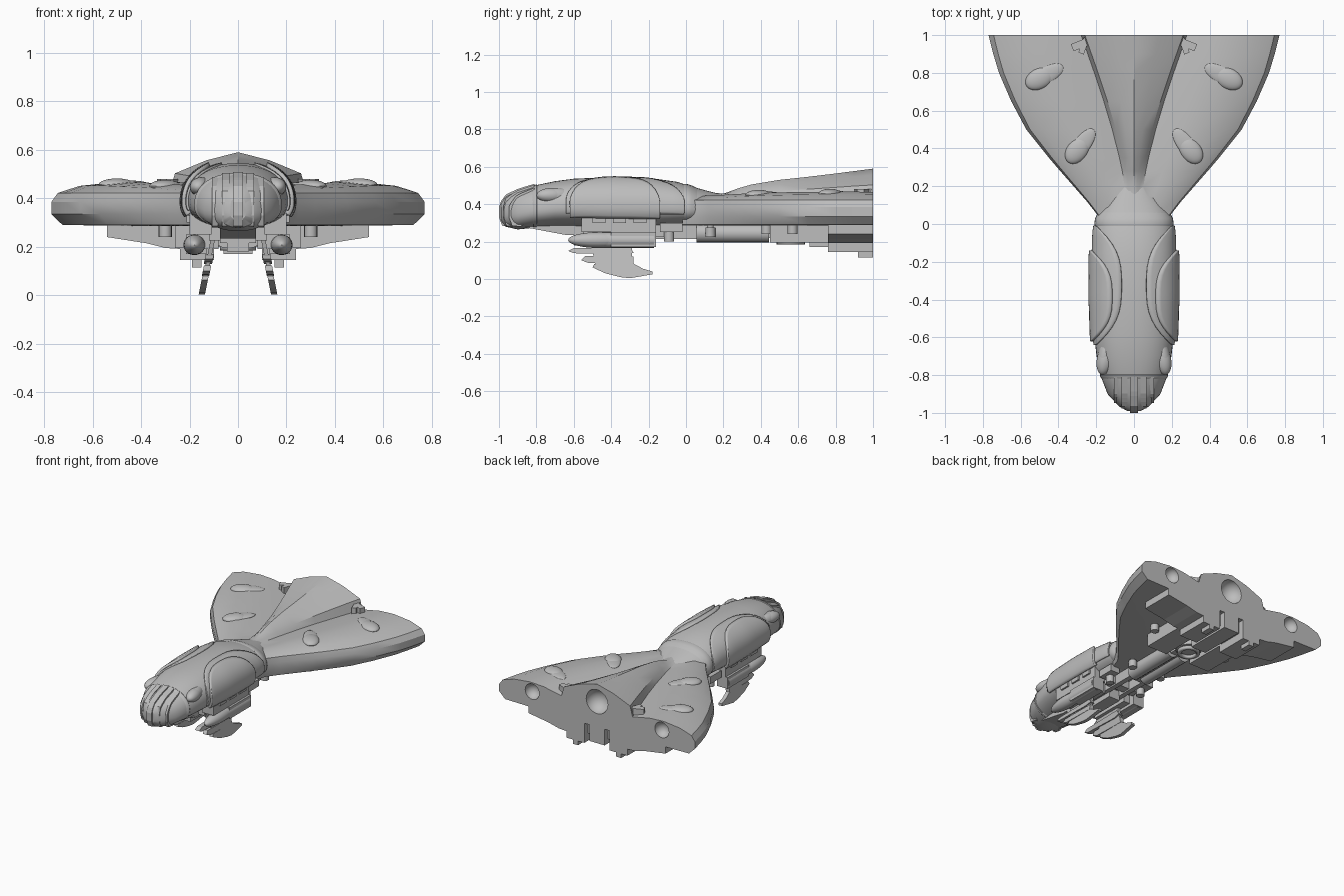
import bpy, bmesh, math
from mathutils import Vector, Matrix

cube = bpy.data.objects.get("Cube")
if cube:
    bpy.data.objects.remove(cube, do_unlink=True)

GREY = (0.51, 0.51, 0.51, 1)
mat = bpy.data.materials.new("hull_grey")
mat.use_nodes = True
mat.diffuse_color = GREY
mat.node_tree.nodes["Principled BSDF"].inputs["Base Color"].default_value = GREY


def smooth(ob):
    bpy.ops.object.select_all(action='DESELECT')
    ob.select_set(True)
    bpy.context.view_layer.objects.active = ob
    bpy.ops.object.shade_smooth_by_angle(angle=math.radians(30))


def finish(name, bm, rounded=True):
    bmesh.ops.recalc_face_normals(bm, faces=bm.faces)
    me = bpy.data.meshes.new(name)
    bm.to_mesh(me)
    bm.free()
    me.materials.append(mat)
    ob = bpy.data.objects.new(name, me)
    bpy.context.collection.objects.link(ob)
    if rounded:
        smooth(ob)
    return ob


def loft(name, rings, closed=True):
    bm = bmesh.new()
    rows = [[bm.verts.new(p) for p in ring] for ring in rings]
    n = len(rows[0])
    for a, b in zip(rows, rows[1:]):
        for i in range(n if closed else n - 1):
            j = (i + 1) % n
            bm.faces.new((a[i], a[j], b[j], b[i]))
    if closed:
        bm.faces.new(rows[0])
        bm.faces.new(rows[-1])
    return finish(name, bm)


def box(name, x, y, z, turn=0.0):
    bm = bmesh.new()
    mid = [(v[0] + v[1]) / 2 for v in (x, y, z)]
    size = [abs(v[1] - v[0]) for v in (x, y, z)]
    m = Matrix.Translation(mid) @ Matrix.Rotation(math.radians(turn), 4, 'Z') @ Matrix.Diagonal((*size, 1))
    bmesh.ops.create_cube(bm, size=1, matrix=m)
    return finish(name, bm, False)


def ellipsoid(name, loc, radii, rot=0.0):
    bm = bmesh.new()
    m = Matrix.Translation(loc) @ Matrix.Rotation(math.radians(rot), 4, 'Z') @ Matrix.Diagonal((*radii, 1))
    bmesh.ops.create_uvsphere(bm, u_segments=28, v_segments=16, radius=1, matrix=m)
    return finish(name, bm)


def cylinder(name, loc, r, length, axis='Z', sides=16):
    bm = bmesh.new()
    m = Matrix.Translation(loc)
    if axis == 'Y':
        m = m @ Matrix.Rotation(math.pi / 2, 4, 'X')
    bmesh.ops.create_cone(bm, cap_ends=True, segments=sides, radius1=r, radius2=r, depth=length, matrix=m)
    return finish(name, bm)


def prism(name, pts, place, thick):
    """Extrude a flat outline; place maps (offset, u, v) to its final spot."""
    bm = bmesh.new()
    a, b = [[bm.verts.new(place(t, u, v)) for u, v in pts] for t in (-thick / 2, thick / 2)]
    n = len(pts)
    bm.faces.new(a)
    bm.faces.new(b)
    for i in range(n):
        bm.faces.new((a[i], a[(i + 1) % n], b[(i + 1) % n], b[i]))
    return finish(name, bm, False)


def lerp(table, y):
    for a, b in zip(table, table[1:]):
        if y <= b[0]:
            t = max(0, (y - a[0]) / (b[0] - a[0]))
            return [u + (v - u) * t for u, v in zip(a[1:], b[1:])]
    return list(table[-1][1:])


# Hull: y, half width, top, bottom
HULL = [(-.99, .035, .405, .31), (-.965, .08, .44, .28), (-.9, .14, .472, .265), (-.8, .178, .502, .275),
        (-.7, .198, .523, .28), (-.6, .21, .536, .28), (-.4, .217, .545, .27), (-.2, .217, .541, .27),
        (-.05, .212, .52, .28), (.04, .2, .492, .29), (.1, .17, .475, .29), (.2, .1, .45, .29)]


def hull_point(y, a, off=0.0):
    w, top, bot = lerp(HULL, y)
    mid = bot + (top - bot) * .42
    h = (top if a % math.tau < math.pi else bot)
    c, s = math.cos(a), math.sin(a)
    w += off
    dz = abs(h - mid) + off
    return Vector((w * math.copysign(abs(c) ** .9, c), y, mid + dz * math.copysign(abs(s) ** .9, s)))


def hull_ring(y, off=0.0):
    return [hull_point(y, math.tau * i / 40, off) for i in range(40)]


loft("hull", [hull_ring(s[0]) for s in HULL])
loft("neck_collar", [hull_ring(y, o) for y, o in ((-.01, 0), (0, .005), (.03, .005), (.06, 0))])

# Armour shells following the hull
for side, s in (("left", 1), ("right", -1)):
    for name, y0, y1, low, high, off, thick in (("outer_armour", -.64, -.01, -16, 75, .003, .012),
                                                ("side_armour", -.62, -.14, -24, 62, .012, .024)):
        rings = []
        for i in range(21):
            t = -math.cos(math.pi * i / 20)
            y = y0 + (y1 - y0) * (t + 1) / 2
            top = low + 32 + (high - low - 32) * (1 - abs(t) ** 3) ** .7
            ring = []
            for k in range(13):
                p = hull_point(y, math.radians(low + (top - low) * k / 12), off)
                ring.append((p.x * s, p.y, p.z))
            rings.append(ring)
        ob = loft(f"{side}_{name}", rings, closed=False)
        mod = ob.modifiers.new("thickness", 'SOLIDIFY')
        mod.thickness, mod.offset = thick, 0

# Nose slats, rim and chin
for i, (x, start, width) in enumerate(((-.095, -.935, .024), (-.05, -.965, .03), (0, -.988, .04),
                                       (.05, -.965, .03), (.095, -.935, .024))):
    pts = []
    for k in range(8):
        y = start + (-.81 - start) * k / 7
        w, top, bot = lerp(HULL, y)
        mid = bot + (top - bot) * .42
        pts.append((y, mid + (top - mid) * math.sqrt(max(.15, 1 - (x / w) ** 2)) + .01))
    pts += [(-.81, .34), (start + .05, .28), (start + .005, .285), (start - .012, .33), (start - .012, .385)]
    prism(f"nose_slat_{i + 1}", pts, lambda t, u, v, x=x: (x + t, u, v), width)
loft("nose_rim", [hull_ring(y, o) for y, o in ((-.825, -.004), (-.815, .003), (-.8, .003), (-.79, -.004))])
prism("chin", [(-.88, .28), (-.64, .235), (-.55, .235), (-.55, .3), (-.8, .3)], lambda t, u, v: (t, u, v), .15)
box("chin_keel", (-.045, .045), (-.6, -.2), (.18, .25))

# Wing: y, half width, ridge height, fin half width, fin edge height, valley height, lobe height
WING = [(-.02, .17, .47, .01, .465, .46, .43), (.05, .195, .478, .012, .473, .468, .44),
        (.12, .25, .465, .016, .46, .455, .447), (.2, .32, .456, .03, .452, .442, .45),
        (.28, .39, .485, .042, .455, .436, .455), (.35, .45, .505, .057, .46, .435, .458),
        (.5, .57, .53, .095, .47, .433, .463), (.65, .65, .546, .14, .48, .433, .466),
        (.8, .715, .564, .19, .49, .432, .467), (.9, .745, .577, .225, .497, .432, .467),
        (1, .77, .59, .26, .503, .432, .465)]
rings = []
for y, w, zc, f, ze, zv, zl in WING:
    g = f + .02
    half = [(f * .5, zc - (zc - ze) * .38), (f, ze), (g, zv), (g + (w - g) * .28, zl - .006),
            (g + (w - g) * .5, zl), (w * .85, zl - .014), (w * .965, .422), (w, .385), (w, .335),
            (w * .94, .29), (w * .45, .285)]
    ring = [(0, y, zc)] + [(x, y, z) for x, z in half] + [(0, y, .285)]
    rings.append(ring + [(-x, y, z) for x, z in reversed(half)])
wing = loft("wing", rings)

# Exhaust bowls cut into the stern
for x, z, r in ((0, .465, .085), (.51, .4, .055), (-.51, .4, .055)):
    cutter = ellipsoid("bowl_cutter", (x, 1, z), (r, r, r))
    cutter.hide_render = True
    mod = wing.modifiers.new("bowl", 'BOOLEAN')
    mod.operation, mod.object, mod.solver = 'DIFFERENCE', cutter, 'EXACT'
    bpy.context.view_layer.objects.active = wing
    bpy.ops.object.modifier_apply(modifier=mod.name)
    bpy.data.objects.remove(cutter, do_unlink=True)
smooth(wing)

# Paired parts
BLADES = [("upper_blade", [(-.63, .15), (-.6, .138), (-.33, .13), (-.28, .14), (-.3, .17), (-.6, .165)], .034),
          ("middle_blade", [(-.56, .1), (-.52, .085), (-.28, .08), (-.28, .12), (-.54, .122)], .03),
          ("lower_blade", [(-.5, .062), (-.43, .03), (-.35, .01), (-.3, .004), (-.18, .025), (-.18, .04),
                           (-.23, .055), (-.28, .082), (-.49, .08)], .026),
          ("blade_stem", [(-.52, .23), (-.48, .06), (-.29, .06), (-.29, .23)], .018)]
UNDER = [("side_sponson", (.11, .2), (-.56, -.16), (.25, .34)),
         ("pod_mount", (.08, .17), (-.5, -.2), (.19, .28)),
         ("belly_rail", (.04, .075), (-.6, .1), (.215, .285)),
         ("hip_block", (.11, .18), (-.14, -.02), (.25, .3)),
         ("inner_plate", (.1, .26), (.45, .77), (.195, .29)),
         ("stern_block", (.1, .24), (.76, 1), (.145, .29)),
         ("stern_foot", (.15, .19), (.92, 1), (.115, .15))]
SLOPE = [(.22, .29), (.22, .19), (.3, .195), (.38, .215), (.54, .24), (.54, .29)]
for side, s in (("left", 1), ("right", -1)):
    # Bulging eyes and wing domes with their mounts
    ellipsoid(f"{side}_eye", (.152 * s, -.715, .447), (.044, .086, .04), 12 * s)
    ellipsoid(f"{side}_eye_socket", (.152 * s, -.69, .445), (.038, .1, .042), 12 * s)
    for n, x, y, z, rot in (("rear", .5, .77, .456, -28), ("front", .3, .39, .45, -52)):
        d = Vector((math.cos(math.radians(rot)), math.sin(math.radians(rot)), 0))
        c = Vector((x, y, z + .006)) - d * .04
        ellipsoid(f"{side}_{n}_dome", (x * s, y, z), (.08, .055, .026), rot * s)
        ellipsoid(f"{side}_{n}_dome_mount", c * Vector((s, 1, 1)).x if s == 1 else (-c.x, c.y, c.z),
                  (.1, .045, .012), rot * s)
    # Hanging pod with canted blades
    ellipsoid(f"{side}_pod_nose", (.18 * s, -.47, .208), (.045, .16, .042))
    cylinder(f"{side}_pod_body", (.18 * s, -.32, .208), .042, .3, 'Y', 20)
    box(f"{side}_pod_tail", (.13 * s, .215 * s), (-.4, -.16), (.17, .25))
    for name, pts, thick in BLADES:
        prism(f"{side}_{name}", pts, lambda t, u, v: (s * (.15 - v * .2 + t), u, v), thick)
    for name, x, y, z in UNDER:
        box(f"{side}_{name}", (x[0] * s, x[1] * s), y, z)
    prism(f"{side}_sloped_plate", SLOPE, lambda t, u, v: (s * u, .88 + t, v), .24)
    # Sponson vents
    for i in range(3):
        box(f"{side}_vent_{i + 1}", (.19 * s, .212 * s), (-.5 + i * .11, -.43 + i * .11), (.3, .33))
    # Underside studs
    for i, (x, y, z) in enumerate(((.13, -.09, .225), (.12, .13, .25), (.15, .43, .265), (.3, .57, .265))):
        cylinder(f"{side}_stud_{i + 1}", (x * s, y, z), .027, .05)
        cylinder(f"{side}_stud_cap_{i + 1}", (x * s, y, z + .03), .018, .07)
    # Deck brackets beside the fin
    box(f"{side}_bracket_bar", (.24 * s, .33 * s), (.93, .97), (.42, .48), -22 * s)
    box(f"{side}_bracket_post", (.25 * s, .28 * s), (.9, .99), (.42, .48), 20 * s)

# Central underside machinery
for x in (-.05, .05):
    cylinder("neck_pipe", (x, .25, .245), .05, .39, 'Y')
box("neck_spine", (-.06, .06), (.02, .5), (.22, .3))
cylinder("turret_base", (0, .56, .25), .085, .08, sides=24)
bm = bmesh.new()
for r in (.075, .05):
    bmesh.ops.create_circle(bm, segments=24, radius=r)
bmesh.ops.bridge_loops(bm, edges=bm.edges[:])
bmesh.ops.translate(bm, verts=bm.verts, vec=(0, .56, .205))
ring = finish("turret_ring", bm)
ring.modifiers.new("thickness", 'SOLIDIFY').thickness = .02
box("stern_keel", (-.06, .06), (.66, 1), (.17, .29))
box("stern_bridge", (-.12, .12), (.78, .96), (.2, .29))
for i in range(4):
    box(f"belly_rib_{i + 1}", (-.12, .12), (-.55 + i * .13, -.49 + i * .13), (.225, .29))
